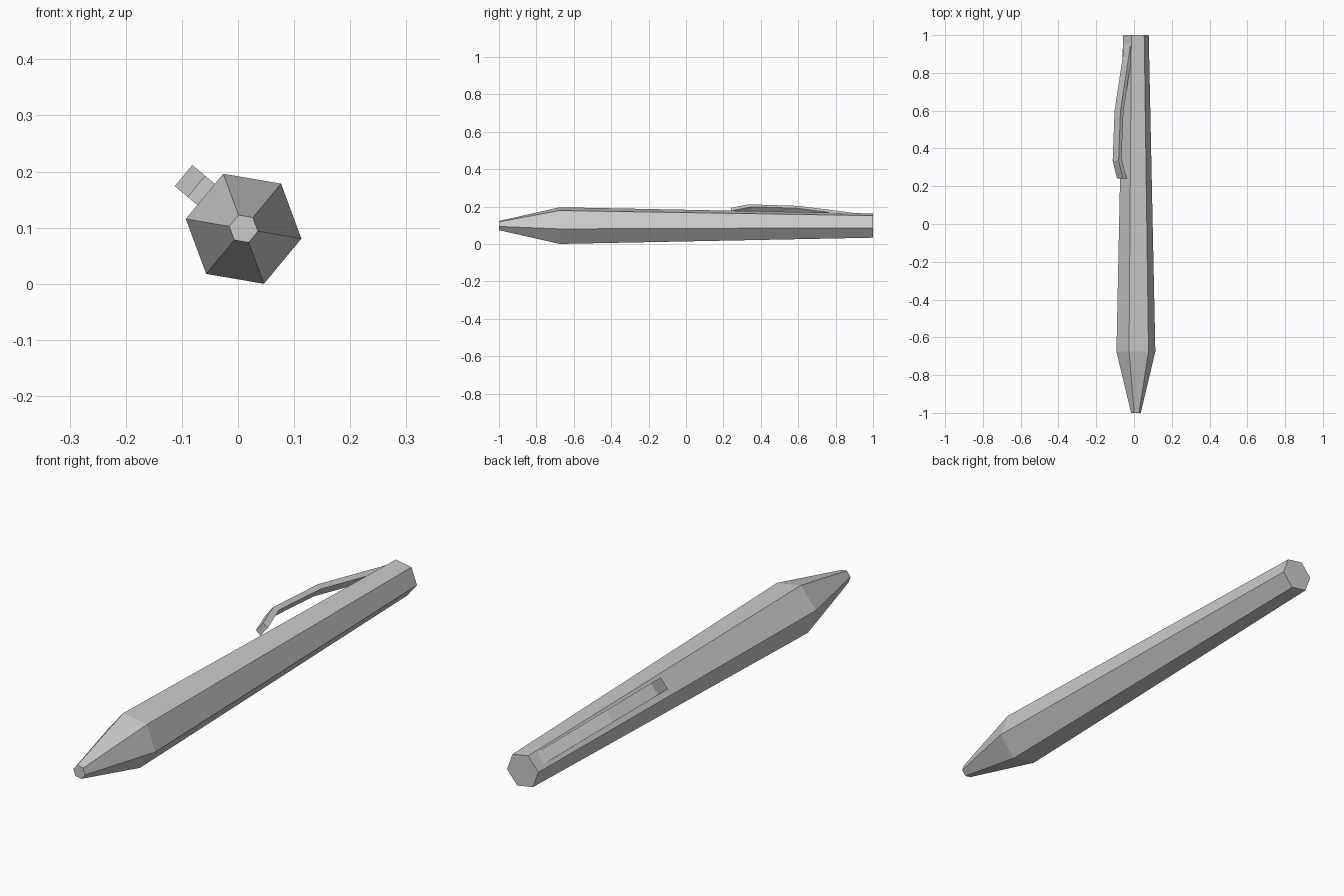
import bpy, bmesh
from math import sin, cos, radians
from mathutils import Vector

cube = bpy.data.objects.get("Cube")
if cube:
    bpy.data.objects.remove(cube, do_unlink=True)

grey = bpy.data.materials.new("light_grey")
grey.use_nodes = True
colour = (0.6, 0.6, 0.6, 1)
grey.diffuse_color = colour
grey.node_tree.nodes["Principled BSDF"].inputs["Base Color"].default_value = colour

CENTRE = Vector((0.01, 0, 0.098))


def loft(name, rings):
    """Join matching rings of points into a closed, flat-shaded solid."""
    bm = bmesh.new()
    loops = [[bm.verts.new(p) for p in ring] for ring in rings]
    count = len(loops[0])
    for a, b in zip(loops, loops[1:]):
        for i in range(count):
            j = (i + 1) % count
            bm.faces.new((a[i], a[j], b[j], b[i]))
    bm.faces.new(loops[0])
    bm.faces.new(loops[-1])
    bmesh.ops.recalc_face_normals(bm, faces=bm.faces)
    mesh = bpy.data.meshes.new(name)
    bm.to_mesh(mesh)
    bm.free()
    mesh.materials.append(grey)
    obj = bpy.data.objects.new(name, mesh)
    bpy.context.collection.objects.link(obj)
    return obj


# Hexagonal barrel with tapered tip, lying along y
def hexagon(y, radius):
    angles = [radians(-9.7 + 60 * k) for k in range(6)]
    return [CENTRE + Vector((radius * cos(a), y, radius * sin(a))) for a in angles]


loft("pen_barrel", [hexagon(-1, 0.026), hexagon(-0.675, 0.1045), hexagon(1, 0.069)])

# Bent pocket clip standing off the upper-left barrel face
tilt = radians(140.3)
outward = Vector((cos(tilt), 0, sin(tilt)))
across = Vector((sin(tilt), 0, -cos(tilt)))


def clip_section(y_out, n_out, y_in, n_in):
    return [CENTRE + Vector((0, y, 0)) + outward * n + across * t
            for y, n, t in ((y_out, n_out, -0.02), (y_out, n_out, 0.029),
                            (y_in, n_in, 0.029), (y_in, n_in, -0.02))]


loft("pocket_clip", [
    clip_section(0.24, 0.113, 0.24, 0.088),
    clip_section(0.335, 0.143, 0.35, 0.123),
    clip_section(0.6, 0.13, 0.595, 0.11),
    clip_section(0.955, 0.06, 0.95, 0.04),
])
